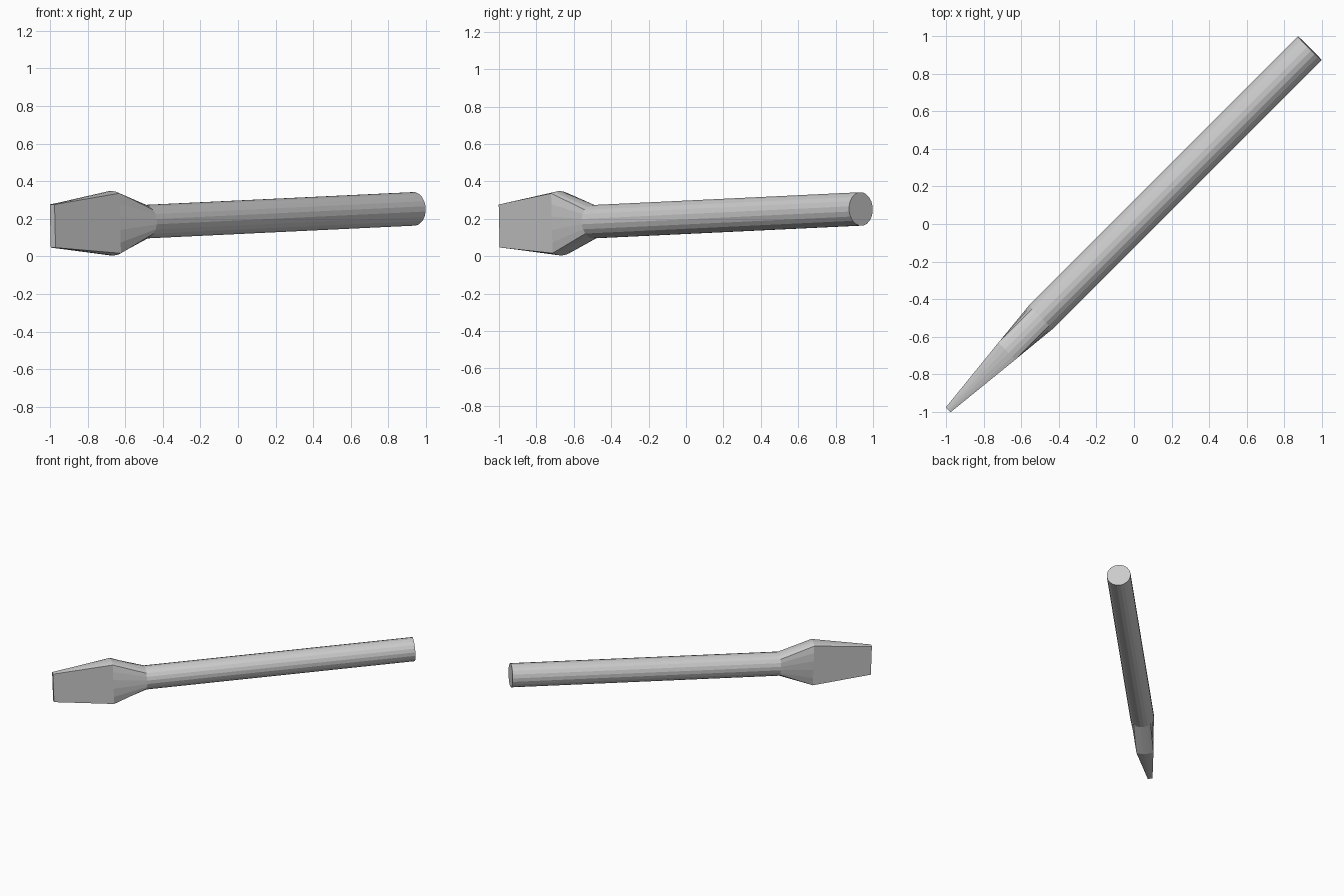
import bpy, bmesh
from math import sin, cos, pi, sqrt
from mathutils import Vector

if "Cube" in bpy.data.objects:
    bpy.data.objects.remove(bpy.data.objects["Cube"])

N = 20
START, END = Vector((-0.986, -0.986, 0.161)), Vector((0.935, 0.935, 0.2525))
AXIS = (END - START).normalized()
SIDE = Vector((1, -1, 0)).normalized()
UP = SIDE.cross(AXIS).normalized()
if UP.z < 0:
    UP = -UP


def clamp(v):
    return max(-1.0, min(1.0, v))


def blade_section(t, h, arch):
    # rectangle whose narrow top and bottom edges are slightly crowned
    pts = []
    for i in range(N):
        a = 2 * pi * (i + 0.5) / N
        x, z = clamp(sqrt(2) * cos(a)), clamp(sqrt(2) * sin(a))
        pts.append((t * x, h * z * (1 - arch * x * x)))
    return pts


def round_section(r):
    return [(r * cos(2 * pi * (i + 0.5) / N), r * sin(2 * pi * (i + 0.5) / N))
            for i in range(N)]


def loft(name, stations):
    bm = bmesh.new()
    rings = []
    for x, pts in stations:
        c = START.lerp(END, (x - START.x) / (END.x - START.x))
        rings.append([bm.verts.new(c + SIDE * u + UP * v) for u, v in pts])
    for a, b in zip(rings, rings[1:]):
        for i in range(N):
            j = (i + 1) % N
            bm.faces.new((a[i], a[j], b[j], b[i]))
    bm.faces.new(rings[0])
    bm.faces.new(rings[-1])
    bmesh.ops.recalc_face_normals(bm, faces=bm.faces)
    mesh = bpy.data.meshes.new(name)
    bm.to_mesh(mesh)
    bm.free()
    obj = bpy.data.objects.new(name, mesh)
    bpy.context.collection.objects.link(obj)
    return obj


# flat flared tip running into the round shaft
loft("screwdriver_shaft", [
    (START.x, blade_section(0.018, 0.115, 0.0)),
    (-0.672, blade_section(0.064, 0.172, 0.07)),
    (-0.495, round_section(0.09)),
    (END.x, round_section(0.09)),
])
